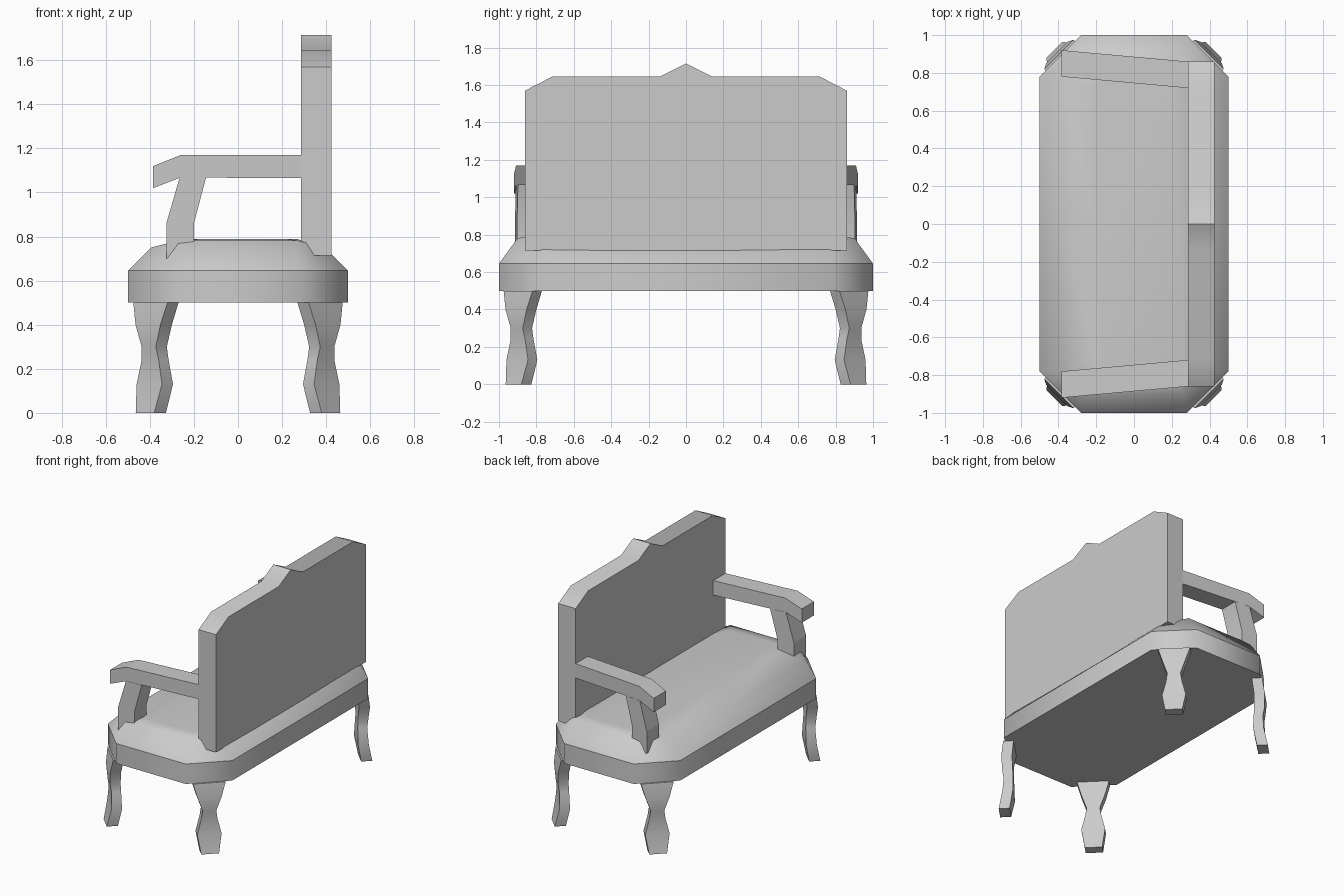
import bpy, bmesh, math

cube = bpy.data.objects.get("Cube")
if cube:
    bpy.data.objects.remove(cube, do_unlink=True)

grey = bpy.data.materials.new("plain grey")
grey.use_nodes = True
colour = (0.6, 0.6, 0.6, 1)
grey.diffuse_color = colour
grey.node_tree.nodes["Principled BSDF"].inputs["Base Color"].default_value = colour


def loft(name, rings, smooth_limit):
    """Bridge a list of point loops, cap both ends, smooth edges below the limit."""
    bm = bmesh.new()
    loops = [[bm.verts.new(p) for p in ring] for ring in rings]
    n = len(loops[0])
    for low, high in zip(loops, loops[1:]):
        for i in range(n):
            j = (i + 1) % n
            bm.faces.new((low[i], low[j], high[j], high[i]))
    bm.faces.new(loops[0])
    bm.faces.new(loops[-1])
    bmesh.ops.recalc_face_normals(bm, faces=bm.faces)
    for f in bm.faces:
        f.smooth = True
    for e in bm.edges:
        e.smooth = e.calc_face_angle(0) < math.radians(smooth_limit)
    mesh = bpy.data.meshes.new(name)
    bm.to_mesh(mesh)
    bm.free()
    mesh.materials.append(grey)
    obj = bpy.data.objects.new(name, mesh)
    bpy.context.collection.objects.link(obj)
    return obj


def octagon(x, y, cx, cy, z_side, z_end, z_mid):
    """Rectangle with cut corners and an extra point midway on each long side."""
    half = [(x, 0, z_mid), (x, cy, z_side), (cx, y, z_end),
            (-cx, y, z_end), (-x, cy, z_side)]
    return half + [(-px, -py, pz) for px, py, pz in half]


# Seat: rail with cut corners and a padded top
rail_top = octagon(0.5, 1, 0.28, 0.78, 0.645, 0.645, 0.645)
loft("seat_rail", [[(x, y, 0.5) for x, y, z in rail_top], rail_top], 50)
crown = octagon(0.235, 0.82, 0.18, 0.72, 0.79, 0.79, 0.79)
crown = [(x + 0.03, y, z) for x, y, z in crown]
pad_edge = octagon(0.395, 0.9, 0.27, 0.77, 0.75, 0.782, 0.74)
loft("seat_cushion", [rail_top, pad_edge, crown], 52)

# Backrest: stepped outline with a small central peak
half_back = [(0.86, 0.715), (0.86, 1.57), (0.715, 1.645), (0.14, 1.645)]
outline = half_back + [(0, 1.715)] + [(-y, z) for y, z in reversed(half_back)]
loft("backrest", [[(x, y, z) for y, z in outline] for x in (0.285, 0.425)], 30)

# Arms: splayed outward towards the front
ARM = [(-0.385, 1.12), (-0.26, 1.17), (0.285, 1.17), (0.285, 1.065),
       (-0.26, 1.068), (-0.385, 1.02)]
POST = [(-0.265, 1.067), (-0.145, 1.067), (-0.2, 0.86), (-0.2, 0.7),
        (-0.325, 0.7), (-0.325, 0.86)]


def splayed(profile, side):
    return [[(x, side * (0.8855 - 0.09 * x - inset), z) for x, z in profile]
            for inset in (0, 0.14)]


for side, label in ((1, "far"), (-1, "near")):
    loft(label + "_arm", splayed(ARM, side), 15)
    loft(label + "_arm_post", splayed(POST, side), 15)

# Legs: curved and set diagonally; height, outer corners, inner corner
LEG = [(0.5, 0.475, 0.32, 0.27), (0.4, 0.465, 0.352, 0.3),
       (0.3, 0.437, 0.373, 0.323), (0.24, 0.437, 0.36, 0.315),
       (0.13, 0.46, 0.345, 0.295), (0, 0.464, 0.38, 0.327)]

for sx, end in ((-1, "front"), (1, "back")):
    for sy, label in ((1, "far"), (-1, "near")):
        rings = []
        for z, a, b, c in LEG:
            outer, w = (a + b) / 2, (a - b) / 2
            inner = c + w
            corners = [(outer, w), (outer, -w), (inner, -w), (inner, w)]
            rings.append([(sx * (t + k), sy * (t + 0.5 - k), z) for t, k in corners])
        loft(f"{label}_{end}_leg", rings, 45)
